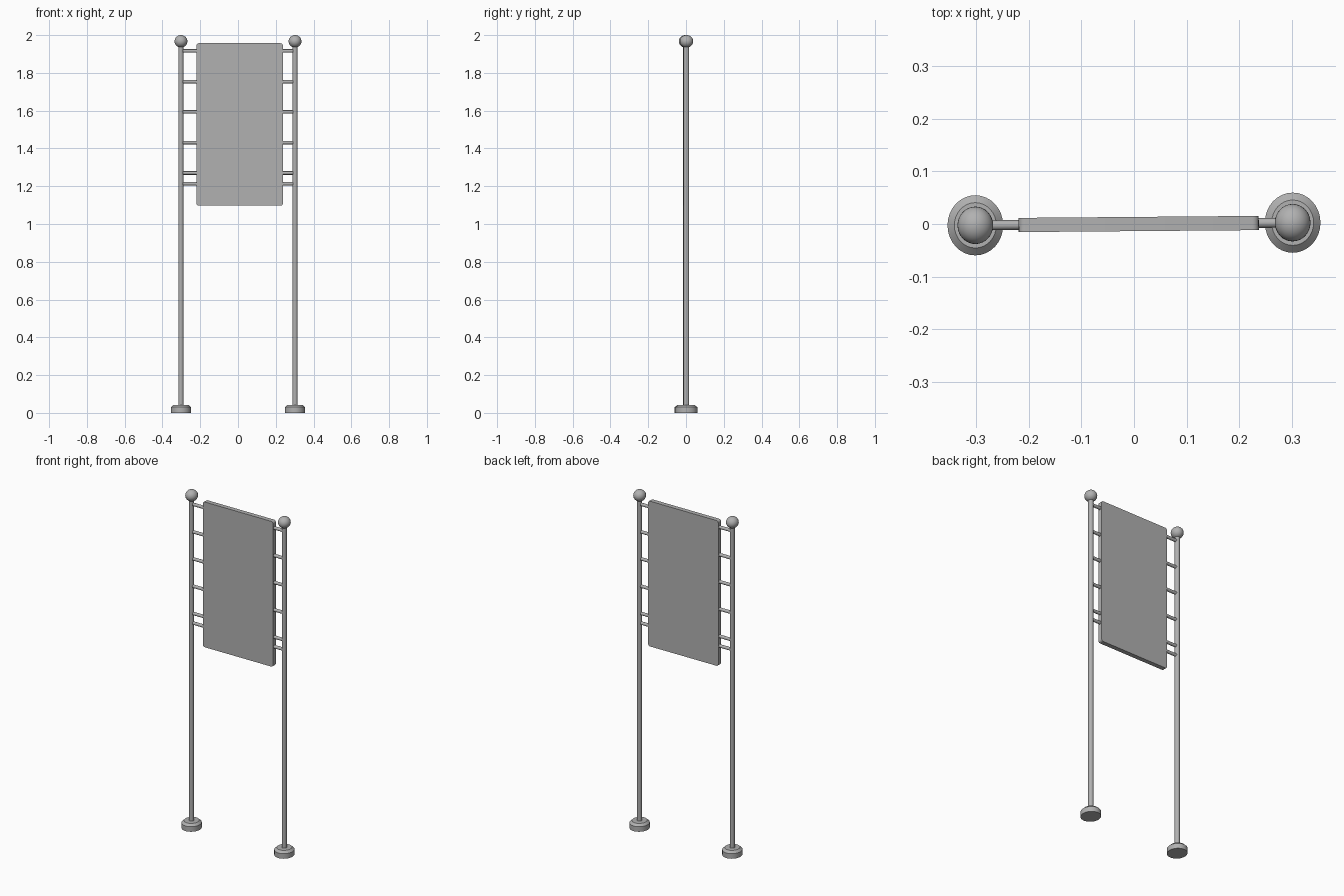
import bpy, bmesh, math
from mathutils import Vector

if "Cube" in bpy.data.objects:
    bpy.data.objects.remove(bpy.data.objects["Cube"])

DEPTH = 1.08                 # round parts are slightly deeper than wide
LEFT = Vector((-0.302, -0.0025, 0))
RIGHT = Vector((0.302, 0.0025, 0))
TURN = math.atan2(RIGHT.y - LEFT.y, RIGHT.x - LEFT.x)

# Dark grey metal for everything
grey = bpy.data.materials.new("dark_grey")
grey.diffuse_color = (0.44, 0.44, 0.44, 1)
grey.use_nodes = True
grey.node_tree.nodes["Principled BSDF"].inputs["Base Color"].default_value = grey.diffuse_color


def finish(bm, name):
    bmesh.ops.recalc_face_normals(bm, faces=bm.faces)
    mesh = bpy.data.meshes.new(name)
    bm.to_mesh(mesh)
    bm.free()
    mesh.materials.append(grey)
    ob = bpy.data.objects.new(name, mesh)
    bpy.context.collection.objects.link(ob)
    bpy.ops.object.select_all(action='DESELECT')
    bpy.context.view_layer.objects.active = ob
    ob.select_set(True)
    bpy.ops.object.shade_smooth_by_angle(angle=math.radians(30))
    return ob


def lathe(name, profile, at, sides=32):
    """Closed solid of revolution from (radius, height) points."""
    bm = bmesh.new()
    rings = []
    for r, z in profile:
        rings.append([bm.verts.new((r * math.cos(a), r * math.sin(a) * DEPTH, z))
                      for a in (2 * math.pi * i / sides for i in range(sides))])
    for lo, hi in zip(rings, rings[1:]):
        for i in range(sides):
            j = (i + 1) % sides
            bm.faces.new((lo[i], lo[j], hi[j], hi[i]))
    bm.faces.new(rings[0][::-1])
    bm.faces.new(rings[-1])
    ob = finish(bm, name)
    ob.location = at
    return ob


# Two posts, each with a chamfered foot and a ball finial
for side, at in (("left", LEFT), ("right", RIGHT)):
    lathe(side + "_foot", [(0.053, 0), (0.053, 0.03), (0.040, 0.043)], at)
    lathe(side + "_post", [(0.0135, 0.03), (0.0135, 1.95)], at, 24)
    bm = bmesh.new()
    bmesh.ops.create_uvsphere(bm, u_segments=32, v_segments=16, radius=0.033)
    ball = finish(bm, side + "_finial")
    ball.scale = (1.03, DEPTH, 1)
    ball.location = at + Vector((0, 0, 1.967))

# Rungs running post to post through the panel
for k, z in enumerate((1.916, 1.753, 1.593, 1.431, 1.270, 1.213)):
    bm = bmesh.new()
    bmesh.ops.create_cone(bm, cap_ends=True, segments=16, radius1=0.0093,
                          radius2=0.0093, depth=(RIGHT - LEFT).length)
    rung = finish(bm, f"rung_{k + 1}")
    rung.rotation_euler = (0, math.pi / 2, TURN)
    rung.location = (LEFT + RIGHT) / 2 + Vector((0, 0, z))

# Sign panel with rounded outline corners
bm = bmesh.new()
bmesh.ops.create_cube(bm, size=1)
bmesh.ops.scale(bm, vec=(0.457, 0.027, 0.86), verts=bm.verts)
corners = [e for e in bm.edges if abs(e.verts[0].co.y - e.verts[1].co.y) > 0.01]
bmesh.ops.bevel(bm, geom=corners, offset=0.012, segments=4, profile=0.5, affect='EDGES')
panel = finish(bm, "sign_panel")
panel.rotation_euler.z = TURN
panel.location = (0.009, 0, 1.527)
